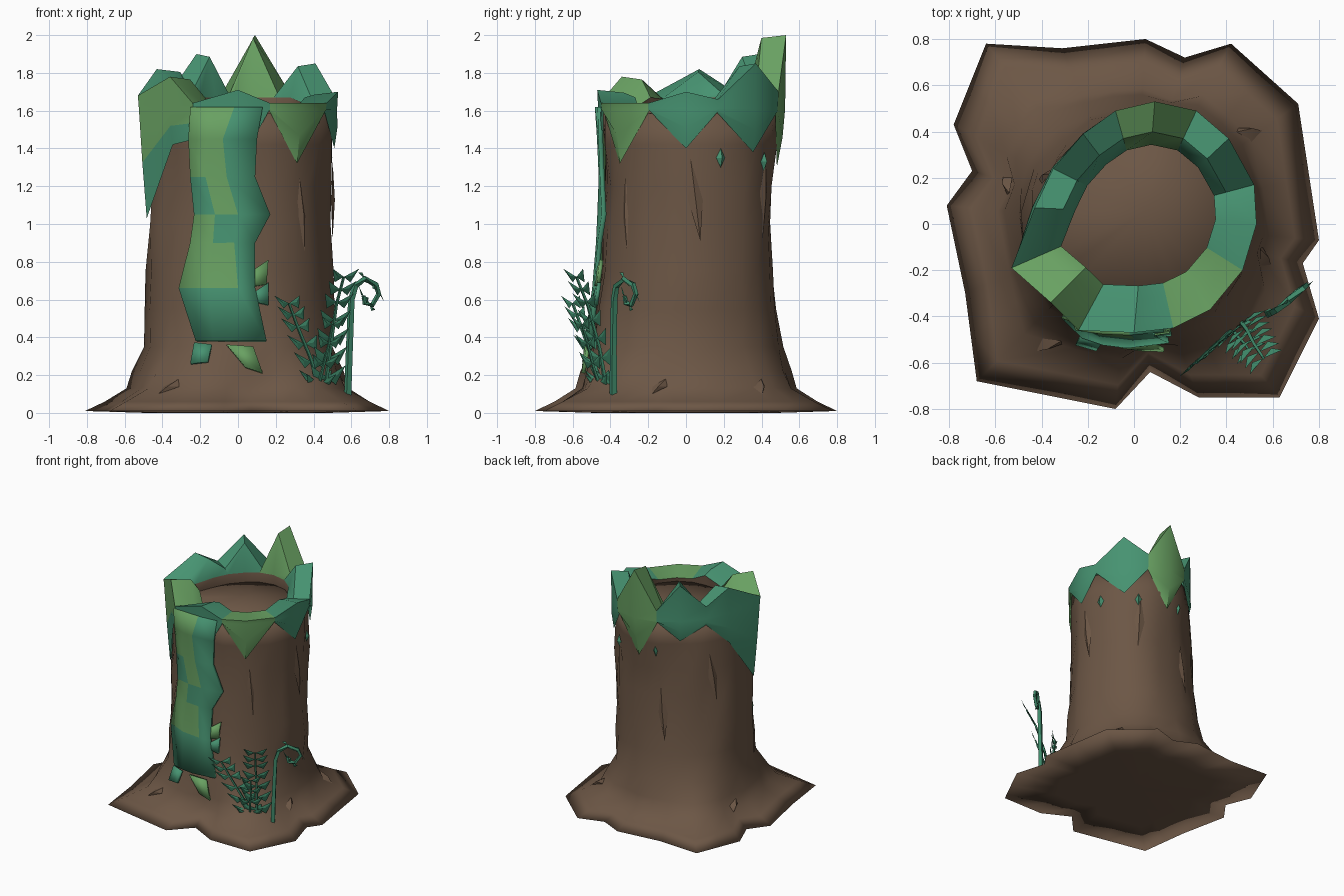
import bpy, bmesh, math, random
from mathutils import Vector

if "Cube" in bpy.data.objects:
    bpy.data.objects.remove(bpy.data.objects["Cube"])
random.seed(4)

def mat(name, rgb):
    m = bpy.data.materials.new(name)
    m.diffuse_color = (*rgb, 1)
    m.use_nodes = True
    m.node_tree.nodes["Principled BSDF"].inputs["Base Color"].default_value = m.diffuse_color
    return m

BARK = mat("bark brown", (0.150, 0.094, 0.060))
TEAL = mat("moss teal green", (0.062, 0.290, 0.165))
LIGHT = mat("moss light green", (0.140, 0.355, 0.122))
FERN = mat("fern green", (0.050, 0.255, 0.145))

# Outlines seen from above
BASE = [(-.64, .78), (-.31, .76), (.05, .80), (.22, .72), (.42, .78), (.71, .52), (.80, -.07),
        (.73, -.17), (.80, -.41), (.63, -.75), (.28, -.75), (.07, -.64), (-.08, -.80),
        (-.68, -.68), (-.73, -.30), (-.81, .08), (-.70, .23), (-.78, .43)]
# Moss rim columns: x, y, top z, lowest z (boundary, middle, boundary, ...)
RIM = [(.17, -.45, 1.64, 1.60), (.33, -.37, 1.64, 1.32), (.47, -.20, 1.64, 1.60),
       (.53, .00, 1.70, 1.40), (.52, .17, 1.66, 1.59), (.41, .37, 1.85, 1.38),
       (.27, .49, 1.70, 1.58), (.09, .53, 2.00, 1.30), (-.08, .49, 1.70, 1.60),
       (-.22, .39, 1.90, 1.45), (-.35, .24, 1.71, 1.56), (-.43, .07, 1.82, 1.38),
       (-.53, -.19, 1.68, 1.03), (-.36, -.34, 1.78, 1.42), (-.24, -.46, 1.64, 1.45),
       (.00, -.47, 1.71, 1.30)]
RIM_COL = [2, 1, 1, 2, 1, 1, 2, 1]
TOP = [c[:2] for c in RIM]

def ray(poly, t):
    """Distance from the axis to a polygon outline at angle t."""
    dx, dy = math.cos(t), math.sin(t)
    for (ax, ay), (bx, by) in zip(poly, poly[1:] + poly[:1]):
        ex, ey = bx - ax, by - ay
        d = dx * ey - dy * ex
        if abs(d) > 1e-9:
            r, s = (ax * ey - ay * ex) / d, (ax * dy - ay * dx) / d
            if r > 0 and -1e-6 <= s <= 1 + 1e-6:
                return r
    return 0.5

# z, share of base outline, share of top outline, round radius added, squash in y
RINGS = [(.01, 1, 0, 0, 0), (.06, .87, 0, 0, 0), (.13, .52, 0, .17, 0), (.22, .27, 0, .345, 0),
         (.35, .07, 0, .455, 0), (.75, 0, .2, .395, .08), (1.2, 0, .5, .23, .08), (1.62, 0, .955, 0, 0)]

def radius(t, z):
    b, p = ray(BASE, t), ray(TOP, t)
    bulge = max(0, math.cos(t - .8)) ** 6 * .03
    vals = [(k[0], (k[1] * b + k[2] * p + k[3]) * (1 - k[4] * math.sin(t) ** 2)
             + (bulge if k[4] else 0)) for k in RINGS]
    if z <= vals[0][0]:
        return vals[0][1]
    for (z0, r0), (z1, r1) in zip(vals, vals[1:]):
        if z <= z1:
            return r0 + (r1 - r0) * (z - z0) / (z1 - z0)
    return vals[-1][1]

def on_surface(t, z, off=0.0):
    r = radius(t, z) + off
    return Vector((r * math.cos(t), r * math.sin(t), z))

def front(x, z, off):
    """Point on the front of the trunk at the given x and z."""
    t = -math.pi / 2
    for _ in range(8):
        t = -math.acos(max(-1, min(1, x / (radius(t, z) + off))))
    return on_surface(t, z, off)

def build(name, verts, faces, mats, idx=None, angle=30):
    me = bpy.data.meshes.new(name)
    me.from_pydata([tuple(v) for v in verts], [], faces)
    for m in mats:
        me.materials.append(m)
    if idx:
        for p, i in zip(me.polygons, idx):
            p.material_index = i
    bm = bmesh.new()
    bm.from_mesh(me)
    bmesh.ops.recalc_face_normals(bm, faces=bm.faces)
    bm.to_mesh(me)
    bm.free()
    me.shade_smooth()
    me.set_sharp_from_angle(angle=math.radians(angle))
    ob = bpy.data.objects.new(name, me)
    bpy.context.collection.objects.link(ob)
    return ob

def grid_faces(rows, n, closed=True):
    m = n if closed else n - 1
    return [(r * n + i, r * n + (i + 1) % n, (r + 1) * n + (i + 1) % n, (r + 1) * n + i)
            for r in range(rows - 1) for i in range(m)]

# Trunk with flared roots, closed by the cut floor and the underside
angles = sorted(math.atan2(y, x) for x, y in BASE)
angles += [(a + b) / 2 for a, b in zip(angles, angles[1:]) if b - a > .3]
angles.sort()
n = len(angles)
levels = [.01, .06, .13, .22, .35, .55, .75, 1.0, 1.2, 1.42, 1.585]
verts = [on_surface(t, 0) * .6 for t in angles]
for v in verts:
    v.z = 0
for z in levels:
    for t in angles:
        wob = random.uniform(-.014, .010) if .3 < z < 1.5 else 0
        verts.append(on_surface(t, z, wob))
faces = grid_faces(len(levels) + 1, n)
verts += [(0, 0, 0), (.05, .06, 1.60)]
last = len(levels) * n
for i in range(n):
    j = (i + 1) % n
    faces += [(j, i, len(verts) - 2), (last + i, last + j, len(verts) - 1)]
build("trunk", verts, faces, [BARK], angle=180)

# Mossy rim: outer skirt, peaks, thick tops, inner faces and a bark wall down to the floor
rows = [[] for _ in range(7)]
for x, y, zt, zl in RIM:
    t = math.atan2(y, x)
    zm = (zl + 1.62) / 2
    ix, iy = .05 + (x - .05) * .63, .05 + (y - .05) * .61
    rows[0].append(on_surface(t, zl, .008))
    rows[1].append(on_surface(t, zm, .022))
    rows[2].append(Vector((x * .99, y * .99, 1.61)))
    rows[3].append(Vector((x, y, zt)))
    rows[4].append(Vector((x + (ix - x) * .7, y + (iy - y) * .7, zt - .015)))
    rows[5].append(Vector((ix, iy, min(1.67, zt - .02))))
    rows[6].append(Vector((ix * 1.02, iy * 1.02, 1.58)))
k = len(RIM)
idx = []
for r in range(6):
    for i in range(k):
        c = RIM_COL[i // 2]
        if r == 5:
            c = 0
        elif r == 0 and i // 2 == 6:
            c = 1
        idx.append(c)
build("moss_rim", sum(rows, []), grid_faces(7, k), [BARK, TEAL, LIGHT], idx, 40)

# Moss hanging down the front: z, then four x positions per row
STRIP = [(1.62, -.25, -.14, -.02, .13), (1.45, -.26, -.15, -.08, .10), (1.25, -.25, -.17, -.06, .09),
         (1.05, -.23, -.12, .0, .17), (.90, -.25, -.13, -.02, .09), (.66, -.31, -.15, .0, .09),
         (.38, -.22, -.13, -.03, .15)]
verts = [front(x, z, .022) for z, *xs in STRIP for x in xs]
cols = [1 if c == "L" else 0 for c in "LLT" "LLT" "TLT" "LTT" "LLT" "TTT"]

def shell(ob, t):
    m = ob.modifiers.new("thickness", "SOLIDIFY")
    m.thickness, m.offset = t, 0
    return ob

shell(build("moss_strip", verts, grid_faces(len(STRIP), 4, False), [TEAL, LIGHT], cols, 25), .025)

# Loose moss patches around the strip
PATCHES = [(LIGHT, [(-.06, .36), (.08, .35), (.13, .21), (.04, .24)]),
           (TEAL, [(-.23, .37), (-.14, .36), (-.16, .27), (-.25, .26)]),
           (LIGHT, [(.0, .70), (.16, .81), (.15, .68), (.03, .66)]),
           (TEAL, [(.03, .60), (.16, .69), (.16, .57)])]
for i, (m, pts) in enumerate(PATCHES):
    shell(build(f"moss_patch_{i + 1}", [front(x, z, .022) for x, z in pts],
                [tuple(range(len(pts)))], [m]), .02)

# Raised slivers: bark ridges, root chips and moss drops
def sliver(name, t, z, dt, dz, h, m, lean=0.0):
    ring = [on_surface(t + lean, z + dz, 0), on_surface(t + dt, z, -.004),
            on_surface(t - lean, z - dz, 0), on_surface(t - dt, z, -.004)]
    build(name, ring + [on_surface(t, z, h)], [(i, (i + 1) % 4, 4) for i in range(4)], [m])

for i in range(5):
    sliver(f"bark_ridge_{i + 1}", -.75 + i * .85, random.uniform(.85, 1.15), .08,
           random.uniform(.14, .22), .014, BARK, random.uniform(-.06, .06))
for i, (x, y) in enumerate([(-.38, -.55), (.52, .42), (-.66, .2), (.72, -.18)]):
    sliver(f"root_chip_{i + 1}", math.atan2(y, x), .14, .07, .04, .04, BARK, .05)
for i, (x, y, z) in enumerate([(.47, .18, 1.35), (.3, .41, 1.33), (-.05, .47, 1.36)]):
    sliver(f"moss_drop_{i + 1}", math.atan2(y, x), z, .05, .05, .02, TEAL)

# Fern fronds: square stems with paired triangular leaflets
def frond(name, pts, r, pairs, size, start=.1, side=Vector((.8, .6, 0))):
    pts = [Vector(p) for p in pts]
    verts, faces = [], []
    for i, p in enumerate(pts):
        d = (pts[min(i + 1, len(pts) - 1)] - pts[max(i - 1, 0)]).normalized()
        a = d.cross(Vector((.3, 1, .1))).normalized()
        b = d.cross(a)
        w = r * (1 - .5 * i / len(pts))
        verts += [p + a * w, p + b * w, p - a * w, p - b * w]
    faces += grid_faces(len(pts), 4)
    for k in range(pairs):
        f = (start + (1 - start) * k / max(1, pairs - 1)) * (len(pts) - 1)
        i = min(int(f), len(pts) - 2)
        p = pts[i].lerp(pts[i + 1], f - i)
        d = (pts[i + 1] - pts[i]).normalized()
        s = size * (1.1 - .3 * k / pairs)
        for sg in (-1, 1):
            out = (side * sg + d * .15).normalized()
            q = len(verts)
            verts += [p, p + out * s * .6 - d * s * .45, p + out * s + d * s * .4,
                      p + out * s * .55 + Vector((.003, -.006, 0))]
            faces += [(q, q + 1, q + 3), (q + 1, q + 2, q + 3), (q + 2, q, q + 3)]
    build(name, verts, faces, [FERN], angle=20)

frond("fern_frond_left", [(.44, -.44, .12), (.38, -.50, .30), (.31, -.56, .47), (.27, -.60, .58)],
      .012, 6, .10)
frond("fern_frond_middle", [(.46, -.42, .12), (.49, -.46, .35), (.52, -.52, .57), (.56, -.58, .72)],
      .012, 7, .105)
frond("fern_frond_low", [(.42, -.45, .12), (.45, -.49, .24), (.48, -.52, .36), (.50, -.55, .47)],
      .010, 4, .09)
frond("fern_curl", [(.58, -.385, .08), (.59, -.385, .35), (.60, -.38, .60), (.62, -.37, .67),
                    (.67, -.33, .71), (.73, -.28, .68), (.745, -.265, .63), (.71, -.29, .57),
                    (.67, -.32, .58), (.665, -.325, .62)], .02, 4, .05, .45,
      Vector((.5, .3, -.6)))
